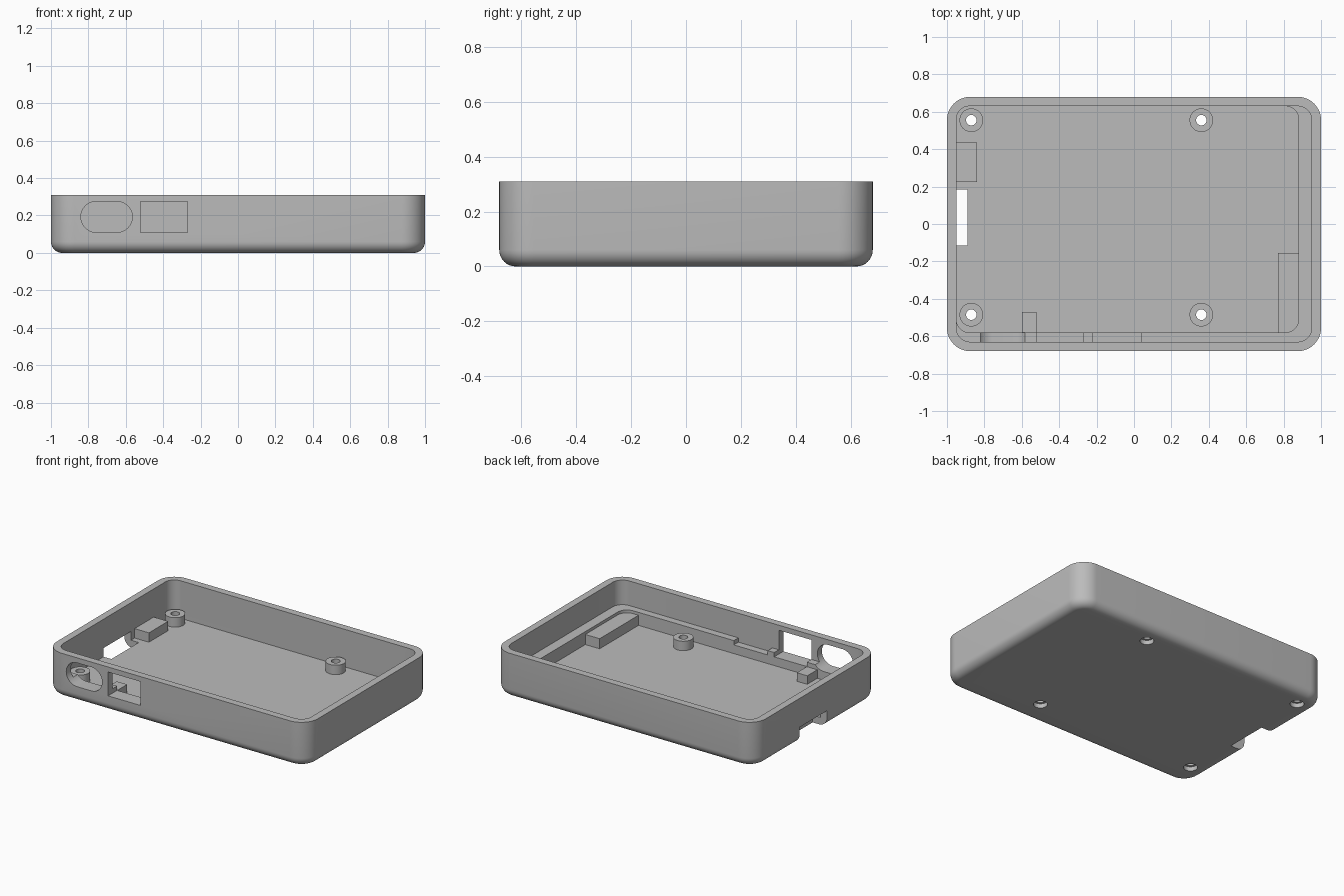
import bpy, bmesh, math

if "Cube" in bpy.data.objects:
    bpy.data.objects.remove(bpy.data.objects["Cube"])

grey = bpy.data.materials.new("plain_grey")
grey.use_nodes = True
grey.diffuse_color = (0.5, 0.5, 0.5, 1)
grey.node_tree.nodes["Principled BSDF"].inputs["Base Color"].default_value = (0.5, 0.5, 0.5, 1)

FLOOR, TOP, LEDGE, PORT = 0.05, 0.31, 0.14, 0.11


def rounded(x0, x1, y0, y1, r, steps=12):
    """Outline of a rounded rectangle, counter-clockwise."""
    corners = [(x1 - r, y1 - r), (x0 + r, y1 - r), (x0 + r, y0 + r), (x1 - r, y0 + r)]
    pts = []
    for i, (cx, cy) in enumerate(corners):
        for k in range(steps + 1):
            a = math.pi / 2 * (i + k / steps)
            pts.append((cx + r * math.cos(a), cy + r * math.sin(a)))
    return pts


def loft(name, rings, closed=False):
    """Skin 3D rings; cap the ends, or join the last ring to the first."""
    bm = bmesh.new()
    loops = [[bm.verts.new(p) for p in ring] for ring in rings]
    pairs = list(zip(loops, loops[1:]))
    if closed:
        pairs.append((loops[-1], loops[0]))
    else:
        bm.faces.new(loops[0])
        bm.faces.new(loops[-1])
    for a, b in pairs:
        for i in range(len(a)):
            j = (i + 1) % len(a)
            bm.faces.new((a[i], a[j], b[j], b[i]))
    bmesh.ops.remove_doubles(bm, verts=bm.verts, dist=1e-5)
    bmesh.ops.recalc_face_normals(bm, faces=bm.faces)
    mesh = bpy.data.meshes.new(name)
    bm.to_mesh(mesh)
    bm.free()
    mesh.materials.append(grey)
    ob = bpy.data.objects.new(name, mesh)
    bpy.context.collection.objects.link(ob)
    return ob


def prism(name, outline, z0, z1):
    return loft(name, [[(x, y, z) for x, y in outline] for z in (z0, z1)])


def box(name, x0, x1, y0, y1, z0, z1):
    return prism(name, [(x0, y0), (x1, y0), (x1, y1), (x0, y1)], z0, z1)


def circle(cx, cy, r, z, n=48):
    return [(cx + r * math.cos(math.tau * i / n), cy + r * math.sin(math.tau * i / n), z)
            for i in range(n)]


def activate(ob):
    bpy.ops.object.select_all(action="DESELECT")
    ob.select_set(True)
    bpy.context.view_layer.objects.active = ob


def cut(ob, cutter):
    mod = ob.modifiers.new("cut", "BOOLEAN")
    mod.operation, mod.solver, mod.object = "DIFFERENCE", "EXACT", cutter
    activate(ob)
    bpy.ops.object.modifier_apply(modifier=mod.name)
    bpy.data.objects.remove(cutter)


def smooth(ob):
    activate(ob)
    bpy.ops.object.shade_smooth_by_angle(angle=math.radians(30))


# Outer body with a rounded lower edge
edge, body_rings = 0.06, []
for k in range(9):
    a = math.pi / 2 * k / 8
    inset = edge * (1 - math.sin(a))
    z = edge * (1 - math.cos(a))
    body_rings.append([(x, y, z) for x, y in
                       rounded(-1 + inset, 1 - inset, -0.68 + inset, 0.68 - inset, 0.125 - inset)])
body_rings.append([(x, y, TOP) for x, y in rounded(-1, 1, -0.68, 0.68, 0.125)])
case = loft("case_body", body_rings)

# Upper cavity, then the deeper floor pocket that leaves a ledge on two sides
cut(case, prism("cavity", rounded(-0.95, 0.95, -0.63, 0.63, 0.075), LEDGE, 0.5))
cut(case, prism("pocket", rounded(-0.95, 0.88, -0.58, 0.63, 0.07), FLOOR, 0.4))

# Front openings: rounded port, square port, and a lowered stretch of ledge
stadium = rounded(-0.84, -0.565, PORT, 0.275, 0.0824)
cut(case, loft("oval_port", [[(x, y, z) for x, z in stadium] for y in (-0.8, -0.5)]))
cut(case, box("square_port", -0.52, -0.27, -0.8, -0.5, PORT, 0.275))
cut(case, box("ledge_gap", -0.22, 0.04, -0.63, -0.5, PORT, 0.2))

# Card slot through the right wall and floor
cut(case, box("card_slot", -1.1, -0.89, -0.115, 0.185, -0.1, PORT))

# Screw posts with bores and recesses underneath
for x in (-0.87, 0.36):
    for y in (-0.485, 0.555):
        cut(case, loft("bore", [circle(x, y, 0.028, z) for z in (-0.1, 0.2)]))
        cut(case, loft("recess", [circle(x, y, 0.044, z) for z in (-0.1, 0.03)]))
        name = ("back" if y > 0 else "front") + ("_left" if x > 0 else "_right") + "_screw_post"
        post = loft(name, [circle(x, y, r, z) for r, z in
                           ((0.063, FLOOR), (0.063, 0.115), (0.028, 0.115), (0.028, FLOOR))], True)
        smooth(post)
smooth(case)

# Support blocks on the floor
box("right_support_block", -0.96, -0.84, 0.225, 0.435, 0.04, 0.115)
box("left_support_block", 0.77, 0.9, -0.59, -0.155, 0.04, 0.12)
box("front_support_block", -0.6, -0.52, -0.59, -0.47, 0.04, 0.109)
